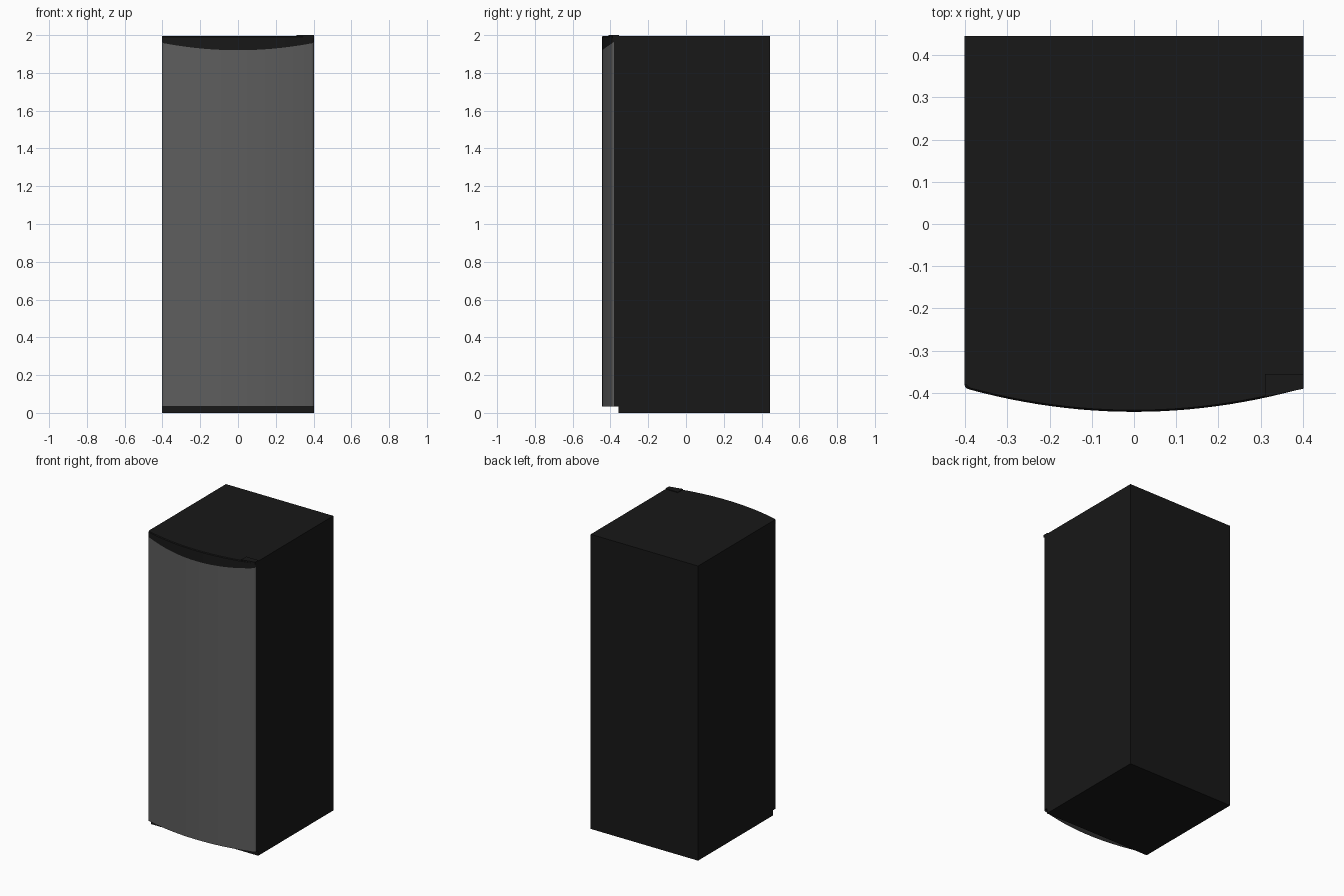
import bpy, bmesh, math

if "Cube" in bpy.data.objects:
    bpy.data.objects.remove(bpy.data.objects["Cube"])

def material(name, v):
    m = bpy.data.materials.new(name)
    m.diffuse_color = (v, v, v, 1)
    m.use_nodes = True
    m.node_tree.nodes["Principled BSDF"].inputs["Base Color"].default_value = m.diffuse_color
    return m

black = material("black", 0.009)
grey = material("dark_grey", 0.11)

def box(name, lo, hi, mat):
    bpy.ops.mesh.primitive_cube_add(size=1, location=[(a + b) / 2 for a, b in zip(lo, hi)])
    ob = bpy.context.object
    ob.name = name
    ob.scale = [b - a for a, b in zip(lo, hi)]
    bpy.ops.object.transform_apply(location=False, rotation=False, scale=True)
    ob.data.materials.append(mat)
    return ob

def door_outline(inset=0.0):
    # bowed front with small rounded corners, running left to right
    W = 0.402 - inset
    bow = lambda x: -0.445 + inset + 0.053 * (x / 0.39) ** 2
    xs = [-0.388 + 0.776 * i / 24 for i in range(25)]
    corner = [(W, -0.38), (W - 0.002, -0.386), (W - 0.006, -0.390)]
    left = [(-x, y + inset) for x, y in corner]
    right = [(x, y + inset) for x, y in reversed(corner)]
    return left + [(x, bow(x)) for x in xs] + right

def loft(name, rings, mat):
    bm = bmesh.new()
    loops = [[bm.verts.new(p) for p in r] for r in rings]
    n = len(loops[0])
    for a, b in zip(loops, loops[1:]):
        for i in range(n):
            j = (i + 1) % n
            bm.faces.new((a[i], a[j], b[j], b[i]))
    bm.faces.new(loops[0][::-1])
    bm.faces.new(loops[-1])
    bmesh.ops.recalc_face_normals(bm, faces=bm.faces)
    me = bpy.data.meshes.new(name)
    bm.to_mesh(me)
    bm.free()
    ob = bpy.data.objects.new(name, me)
    bpy.context.collection.objects.link(ob)
    me.materials.append(mat)
    bpy.context.view_layer.objects.active = ob
    ob.select_set(True)
    bpy.ops.object.shade_smooth_by_angle(angle=math.radians(30))
    ob.select_set(False)
    return ob

TOP = 1.995
slant = lambda y: 1.965 + (y + 0.38) * 0.045 / 0.065
outline = door_outline()

# cabinet and door liner
box("cabinet", (-0.402, -0.358, 0), (0.402, 0.445, TOP), black)
box("door_liner", (-0.402, -0.38, 0.035), (0.402, -0.358, TOP), black)
bpy.ops.object.select_all(action='DESELECT')

# curved door panel, cut off at a slant along its top
loft("door_panel", [[(x, y, 0.035) for x, y in outline],
                    [(x, y, slant(y)) for x, y in outline]], grey)

# black top trim that fills the slanted cut
loft("door_top_trim", [[(x, y, slant(y)) for x, y in outline],
                       [(x, y, TOP - 0.005) for x, y in outline],
                       [(x, y, TOP) for x, y in door_outline(0.004)]], black)

# hinge cover on the right
hinge = box("hinge_cover", (0.31, -0.41, TOP - 0.01), (0.402, -0.355, 2.0), black)
bm = bmesh.new()
bm.from_mesh(hinge.data)
for v in bm.verts:  # follow the door's bow at the outer corner
    if v.co.x > 0 and v.co.y < 0:
        v.co.y += 0.02
bm.to_mesh(hinge.data)
bm.free()
